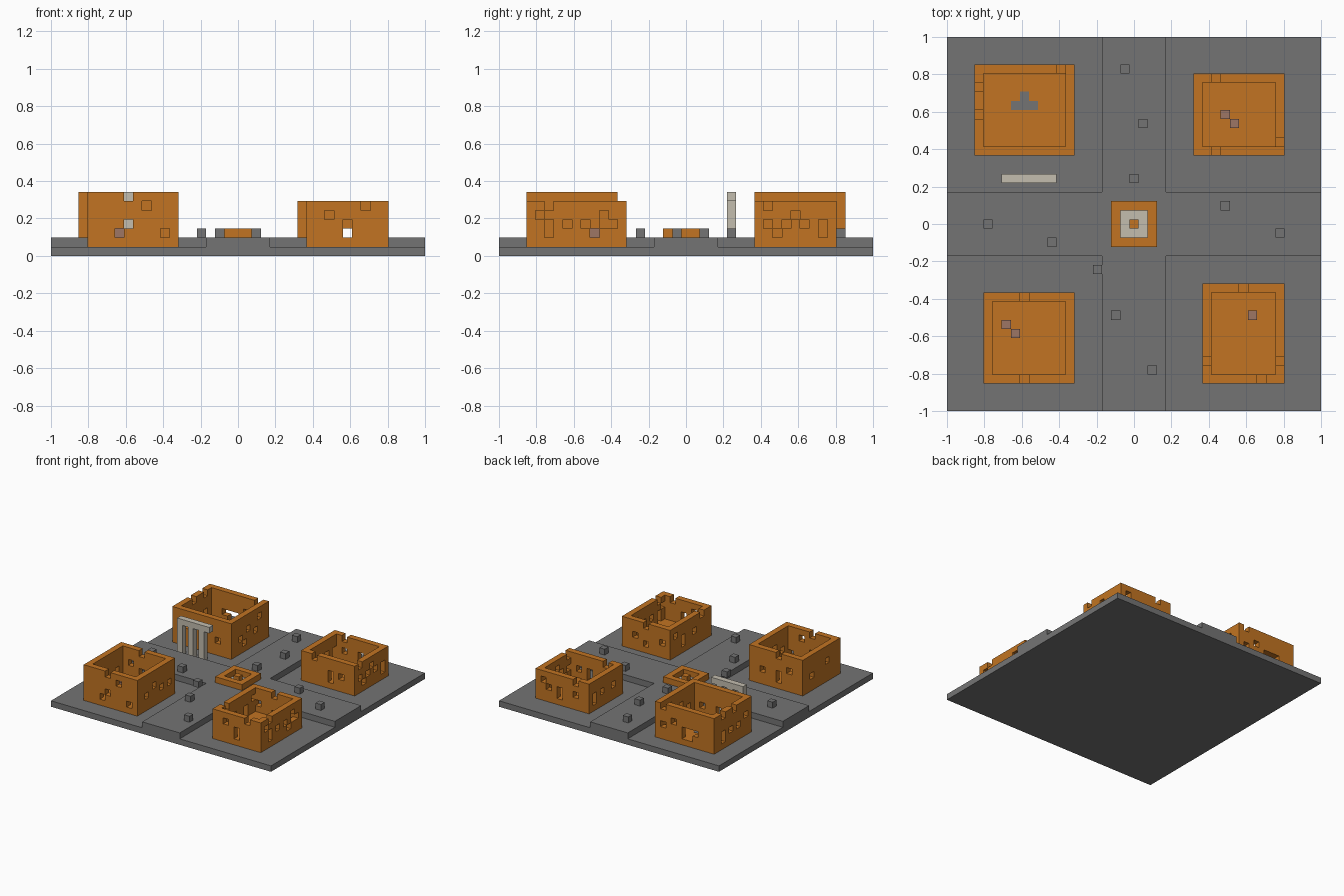
import bpy
import bmesh
from mathutils import Vector

if "Cube" in bpy.data.objects:
    bpy.data.objects.remove(bpy.data.objects["Cube"], do_unlink=True)

U = 2 / 41  # one block of the 41 x 41 block grid


def material(name, rgb):
    mat = bpy.data.materials.new(name)
    mat.use_nodes = True
    mat.diffuse_color = (*rgb, 1)
    mat.node_tree.nodes["Principled BSDF"].inputs["Base Color"].default_value = (*rgb, 1)
    return mat


GREY = material("stone grey", (0.175, 0.175, 0.175))
ORANGE = material("clay orange", (0.54, 0.175, 0.016))
BEIGE = material("pale stone", (0.55, 0.51, 0.43))
BROWN = material("rubble brown", (0.34, 0.18, 0.13))


def finish(name, bm, mat):
    mesh = bpy.data.meshes.new(name)
    bm.to_mesh(mesh)
    bm.free()
    mesh.materials.append(mat)
    obj = bpy.data.objects.new(name, mesh)
    bpy.context.collection.objects.link(obj)
    return obj


def blocks(name, cells, mat):
    """Join blocks into one shell, keeping only the exposed sides."""
    bm = bmesh.new()
    cells = set(cells)
    for cell in cells:
        for axis in range(3):
            for sign in (-1, 1):
                step = Vector([sign * (i == axis) for i in range(3)])
                if tuple(int(a + b) for a, b in zip(cell, step)) in cells:
                    continue
                u = Vector([i == (axis + 1) % 3 for i in range(3)])
                v = Vector([i == (axis + 2) % 3 for i in range(3)]) * sign
                centre = Vector(cell) + Vector((0, 0, 0.5)) + step / 2
                ring = [(-1, -1), (1, -1), (1, 1), (-1, 1)]
                bm.faces.new([bm.verts.new((centre + (u * a + v * b) / 2) * U) for a, b in ring])
    bmesh.ops.remove_doubles(bm, verts=bm.verts, dist=U / 100)
    return finish(name, bm, mat)


def span(a, b):
    return range(a, b + 1)


def box(x, y, z):
    return {(i, j, k) for i in span(*x) for j in span(*y) for k in span(*z)}


def plate(name, x, y, top, mat, thick=0.002):
    """Thin inlay lying on a floor, sizes in blocks."""
    bm = bmesh.new()
    bmesh.ops.create_cube(bm, size=1)
    size = Vector(((x[1] - x[0] + 1) * U, (y[1] - y[0] + 1) * U, thick))
    bmesh.ops.scale(bm, vec=size, verts=bm.verts)
    bmesh.ops.translate(bm, vec=(sum(x) / 2 * U, sum(y) / 2 * U, top * U + thick / 2), verts=bm.verts)
    return finish(name, bm, mat)


def house(name, x, y, top, front=(), back=(), left=(), right=()):
    """Roofless house; openings are (position along wall, lowest block, highest block)."""
    shell = box(x, y, (1, top))
    shell -= box((x[0] + 1, x[1] - 1), (y[0] + 1, y[1] - 1), (2, top))
    for openings, row in ((front, y[0]), (back, y[1])):
        for at, low, high in openings:
            shell -= box((at, at), (row, row), (low, high))
    for openings, column in ((right, x[0]), (left, x[1])):
        for at, low, high in openings:
            shell -= box((column, column), (at, at), (low, high))
    return blocks(name, shell, ORANGE)


# Ground and the raised crossing paths
blocks("ground", box((-20, 20), (-20, 20), (0, 0)), GREY)
blocks("paths", box((-3, 3), (-20, 20), (1, 1)) | box((-20, 20), (-3, 3), (1, 1)), GREY)

# Four ruined houses
house("back_right_house", (-17, -7), (8, 17), 6,
      front=[(-12, 2, 3), (-15, 4, 4), (-9, 3, 3)],
      back=[(-8, 6, 6), (-8, 3, 3), (-12, 2, 3), (-13, 2, 3), (-14, 3, 3), (-10, 4, 4)],
      right=[(15, 6, 6), (12, 6, 6), (15, 2, 3), (13, 3, 3), (11, 3, 3), (9, 4, 4)],
      left=[(10, 3, 3), (12, 4, 4), (14, 3, 3), (11, 2, 2), (15, 5, 5)])
house("back_left_house", (7, 16), (8, 16), 5,
      front=[(9, 5, 5), (12, 2, 3), (14, 3, 3)],
      back=[(9, 5, 5), (12, 2, 3), (14, 3, 3), (9, 3, 3), (15, 4, 4)],
      right=[(10, 3, 3), (13, 3, 3), (15, 2, 3)],
      left=[(9, 5, 5), (12, 4, 4), (9, 3, 3), (11, 3, 3), (10, 2, 2), (13, 3, 3), (15, 2, 3)])
house("front_right_house", (-16, -7), (-17, -8), 6,
      front=[(-12, 6, 6), (-10, 5, 5), (-12, 3, 3), (-13, 2, 2), (-8, 2, 2)],
      back=[(-12, 6, 6), (-12, 2, 3), (-9, 3, 3), (-14, 4, 4)],
      right=[(-10, 3, 3), (-14, 4, 4)],
      left=[(-15, 3, 3), (-13, 4, 4), (-11, 3, 3), (-9, 3, 3)])
house("front_left_house", (8, 16), (-17, -7), 5,
      front=[(14, 5, 5), (12, 2, 3), (10, 4, 4)],
      back=[(12, 5, 5), (12, 2, 2), (14, 3, 3), (9, 3, 3)],
      right=[(-15, 5, 5), (-13, 3, 3), (-10, 2, 3), (-8, 4, 4)],
      left=[(-15, 5, 5), (-16, 4, 4), (-15, 2, 3), (-13, 3, 3), (-11, 3, 3),
            (-10, 2, 2), (-9, 3, 4), (-8, 3, 3)])

# Worn patch in the floor of the back right house
plate("floor_patch", (-13, -11), (13, 13), 2, GREY)
plate("floor_patch_tip", (-12, -12), (14, 14), 2, GREY)

# Colonnade: three pillars under a beam
colonnade = box((-14, -9), (5, 5), (6, 6))
for x in (-14, -12, -10):
    colonnade |= box((x, x), (5, 5), (1, 5))
blocks("colonnade", colonnade, BEIGE)

# Basin at the crossing
blocks("basin_rim", box((-2, 2), (-2, 2), (2, 2)) - box((-1, 1), (-1, 1), (2, 2)), ORANGE)
plate("basin_floor", (-1, 1), (-1, 1), 2, BEIGE)
blocks("basin_post", [(0, 0, 2)], ORANGE)

# Loose blocks outdoors and rubble inside the houses
loose = [(-1, 17), (1, 11), (0, 5), (10, 2), (-16, 0), (-9, -2),
         (-4, -5), (-2, -10), (2, -16), (16, -1)]
blocks("loose_blocks", [(x, y, 2) for x, y in loose], GREY)
rubble = [(10, 12), (11, 11), (-14, -11), (-13, -12), (13, -10)]
blocks("rubble", [(x, y, 2) for x, y in rubble], BROWN)
